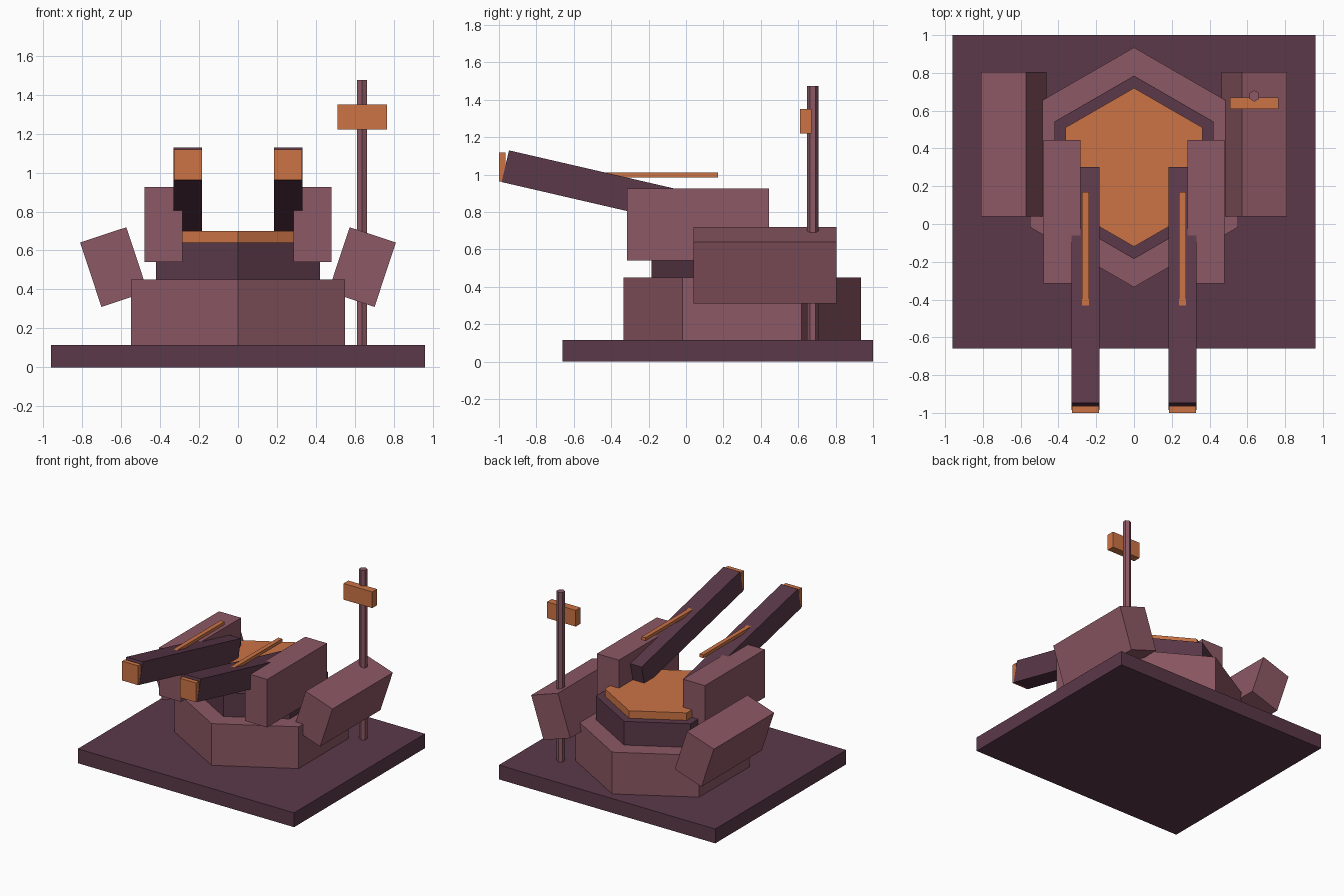
import bpy, bmesh, math
from mathutils import Matrix

if "Cube" in bpy.data.objects:
    bpy.data.objects.remove(bpy.data.objects["Cube"])


def material(name, rgb):
    m = bpy.data.materials.new(name)
    m.diffuse_color = (*rgb, 1)
    m.use_nodes = True
    m.node_tree.nodes["Principled BSDF"].inputs["Base Color"].default_value = m.diffuse_color
    return m


PLUM = material("dark plum", (0.105, 0.040, 0.066))
ROSE = material("dusty rose", (0.265, 0.098, 0.128))
ORANGE = material("burnt orange", (0.604, 0.174, 0.060))


def finish(name, bm, mat):
    me = bpy.data.meshes.new(name)
    bm.to_mesh(me)
    bm.free()
    me.materials.append(mat)
    ob = bpy.data.objects.new(name, me)
    bpy.context.collection.objects.link(ob)
    return ob


def box(name, center, size, mat, axis='X', degrees=0):
    bm = bmesh.new()
    bmesh.ops.create_cube(bm, size=1, matrix=Matrix.Diagonal((*size, 1)))
    ob = finish(name, bm, mat)
    ob.matrix_world = (Matrix.Translation(center)
                       @ Matrix.Rotation(math.radians(degrees), 4, axis))
    return ob


def hexagon(name, x, y, z0, z1, radius, mat):
    # six-sided prism with a corner pointing along y
    bm = bmesh.new()
    bmesh.ops.create_cone(bm, cap_ends=True, segments=6, radius1=radius,
                          radius2=radius, depth=z1 - z0,
                          matrix=Matrix.Rotation(math.pi / 2, 4, 'Z'))
    # make sure a corner lies on the y axis
    if min(abs(v.co.x) for v in bm.verts) > radius * 0.1:
        bmesh.ops.rotate(bm, verts=bm.verts,
                         matrix=Matrix.Rotation(math.pi / 6, 3, 'Z'))
    ob = finish(name, bm, mat)
    ob.location = (x, y, (z0 + z1) / 2)
    return ob


# Base slab and stacked hexagonal turret
box("base_slab", (0, 0.17, 0.0575), (1.92, 1.66, 0.115), PLUM)
hexagon("turret_drum", 0, 0.30, 0.115, 0.45, 0.635, ROSE)
hexagon("turret_ring", 0, 0.30, 0.45, 0.64, 0.485, PLUM)
hexagon("turret_cap", 0, 0.30, 0.64, 0.70, 0.42, ORANGE)

for side, s in (("left", -1), ("right", 1)):
    # Cheek blocks and tilted side pods
    box(side + "_cheek", (s * 0.382, 0.065, 0.7325), (0.195, 0.76, 0.385), ROSE)
    box(side + "_pod", (s * 0.637, 0.4225, 0.515), (0.25, 0.765, 0.348), ROSE,
        'Y', s * 18.3)
    # Raised barrels with muzzle plates and top strips
    box(side + "_barrel", (s * 0.257, -0.3425, 0.901), (0.147, 1.28, 0.174),
        PLUM, 'X', -13)
    box(side + "_muzzle", (s * 0.257, -0.982, 1.04), (0.142, 0.036, 0.155), ORANGE)
    box(side + "_strip", (s * 0.257, -0.1325, 0.998), (0.035, 0.605, 0.026), ORANGE)

# Mast with its plate
hexagon("mast", 0.637, 0.678, 0.115, 1.475, 0.03, ROSE)
box("mast_plate", (0.637, 0.64, 1.285), (0.255, 0.06, 0.13), ORANGE)
